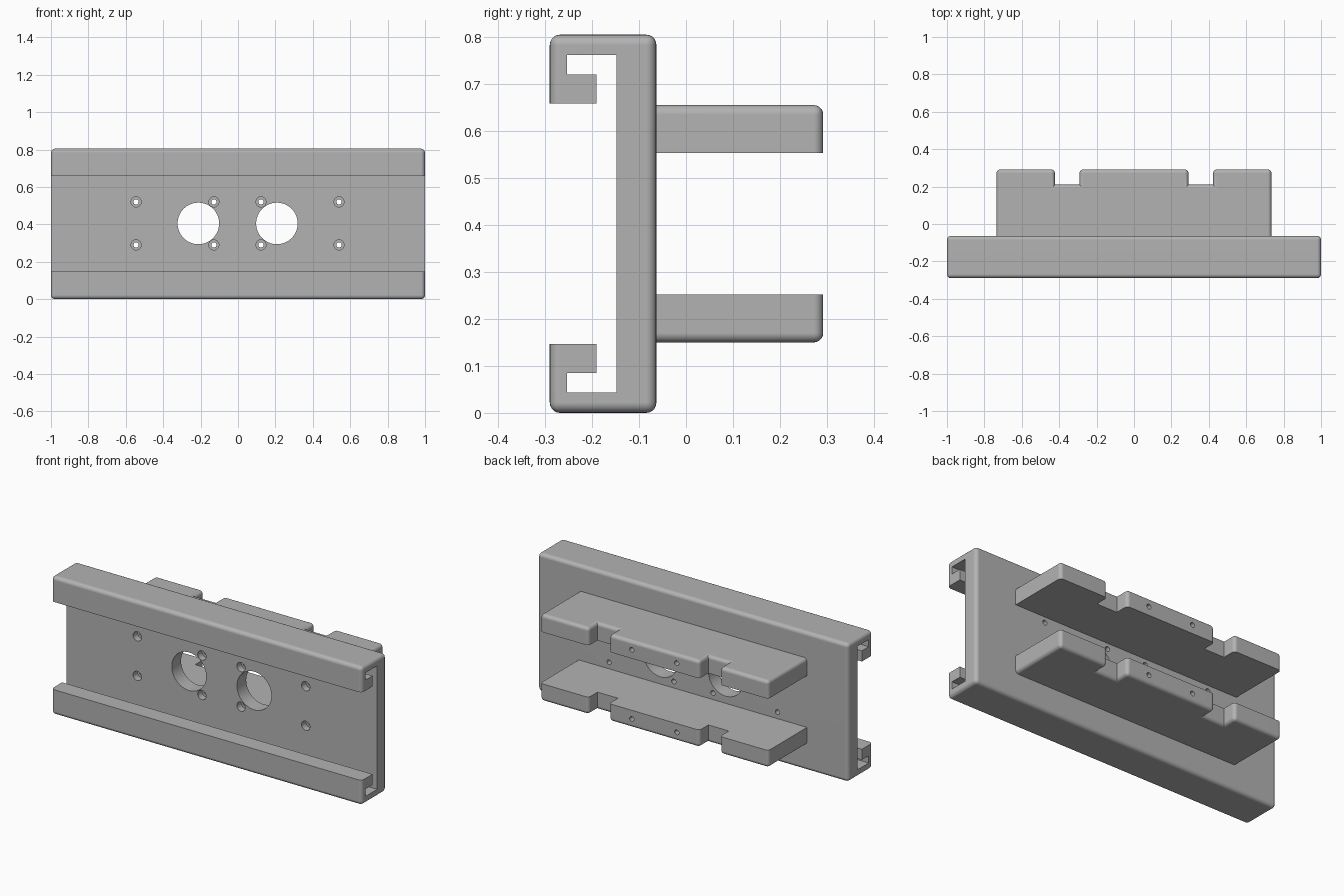
import bpy, bmesh, math
from mathutils import Matrix, Vector

cube = bpy.data.objects.get("Cube")
if cube:
    bpy.data.objects.remove(cube, do_unlink=True)

HEIGHT = 0.805
MID = HEIGHT / 2
FILLET = 0.022

grey = bpy.data.materials.new("plain grey")
grey.use_nodes = True
grey.diffuse_color = (0.45, 0.45, 0.45, 1)
grey.node_tree.nodes["Principled BSDF"].inputs["Base Color"].default_value = grey.diffuse_color


def make_object(name, bm):
    bmesh.ops.recalc_face_normals(bm, faces=bm.faces[:])
    mesh = bpy.data.meshes.new(name)
    bm.to_mesh(mesh)
    bm.free()
    mesh.materials.append(grey)
    obj = bpy.data.objects.new(name, mesh)
    bpy.context.collection.objects.link(obj)
    return obj


def extrude(points, direction):
    """Prism from a closed outline."""
    bm = bmesh.new()
    face = bm.faces.new([bm.verts.new(p) for p in points])
    new = bmesh.ops.extrude_face_region(bm, geom=[face])["geom"]
    verts = [g for g in new if isinstance(g, bmesh.types.BMVert)]
    bmesh.ops.translate(bm, verts=verts, vec=Vector(direction))
    return bm


def drill(x, z, radius, y0, y1, sides=32):
    """Cylindrical cutter running along y."""
    bm = bmesh.new()
    place = Matrix.Translation((x, (y0 + y1) / 2, z)) @ Matrix.Rotation(math.pi / 2, 4, "X")
    bmesh.ops.create_cone(bm, cap_ends=True, segments=sides, radius1=radius,
                          radius2=radius, depth=y1 - y0, matrix=place)
    return make_object("cutter", bm)


def cut(obj, cutter):
    cutter.hide_render = True
    bpy.context.view_layer.objects.active = obj
    mod = obj.modifiers.new("cut", "BOOLEAN")
    mod.operation = "DIFFERENCE"
    mod.solver = "EXACT"
    mod.object = cutter
    bpy.ops.object.modifier_apply(modifier=mod.name)
    bpy.data.objects.remove(cutter, do_unlink=True)


def finish(obj):
    bpy.ops.object.select_all(action="DESELECT")
    obj.select_set(True)
    bpy.context.view_layer.objects.active = obj
    bpy.ops.object.shade_smooth_by_angle(angle=math.radians(32))
    mod = obj.modifiers.new("clean shading", "WEIGHTED_NORMAL")
    mod.keep_sharp = True


# Rail plate: rounded block with a hooked channel cut along its length
bm = bmesh.new()
bmesh.ops.create_cube(bm, size=1, matrix=Matrix.Translation((0, -0.1765, MID))
                      @ Matrix.Diagonal((2, 0.227, HEIGHT, 1)))
bmesh.ops.bevel(bm, geom=bm.edges[:], offset=FILLET, segments=5, profile=0.5, affect="EDGES")
plate = make_object("rail_plate", bm)

hook = [(-0.4, 0.147), (-0.19, 0.147), (-0.19, 0.085),
        (-0.253, 0.085), (-0.253, 0.043), (-0.148, 0.043)]
channel = hook + [(y, HEIGHT - z) for y, z in reversed(hook)]
cut(plate, make_object("channel_cutter", extrude([(-1.2, y, z) for y, z in channel], (2.4, 0, 0))))

# Large round openings
for x in (-0.212, 0.208):
    cut(plate, drill(x, 0.405, 0.111, -0.2, 0, 64))

# Counterbored screw holes
for x in (-0.545, -0.129, 0.123, 0.54):
    for z in (0.29, 0.52):
        cut(plate, drill(x, z, 0.027, -0.18, -0.108))
        cut(plate, drill(x, z, 0.014, -0.2, 0))
finish(plate)

# Notched shelves behind the plate, rounded on the outward side
ROOT, NOTCH, TIP = -0.07, 0.21, 0.292
half = [(0.735, ROOT), (0.735, TIP), (0.423, TIP), (0.423, NOTCH), (0.291, NOTCH), (0.291, TIP)]
outline = half + [(-x, y) for x, y in reversed(half)]


def shelf(name, inner, outer):
    bm = extrude([(x, y, inner) for x, y in outline], (0, 0, outer - inner))
    rounded = []
    for e in bm.edges:
        a, b = (v.co for v in e.verts)
        on_outer = abs(a.z - outer) < 1e-4 and abs(b.z - outer) < 1e-4
        at_root = a.y < 0 and b.y < 0
        tip_corner = abs(a.z - b.z) > 0.01 and a.y > TIP - 0.01
        if (on_outer and not at_root) or tip_corner:
            rounded.append(e)
    bmesh.ops.bevel(bm, geom=rounded, offset=0.02, segments=5, profile=0.5, affect="EDGES")
    obj = make_object(name, bm)
    for x in (-0.145, 0.145):
        cut(obj, drill(x, (inner + outer) / 2, 0.014, 0.2, 0.35, 24))
    finish(obj)


shelf("upper_shelf", 0.553, 0.655)
shelf("lower_shelf", HEIGHT - 0.553, HEIGHT - 0.655)
